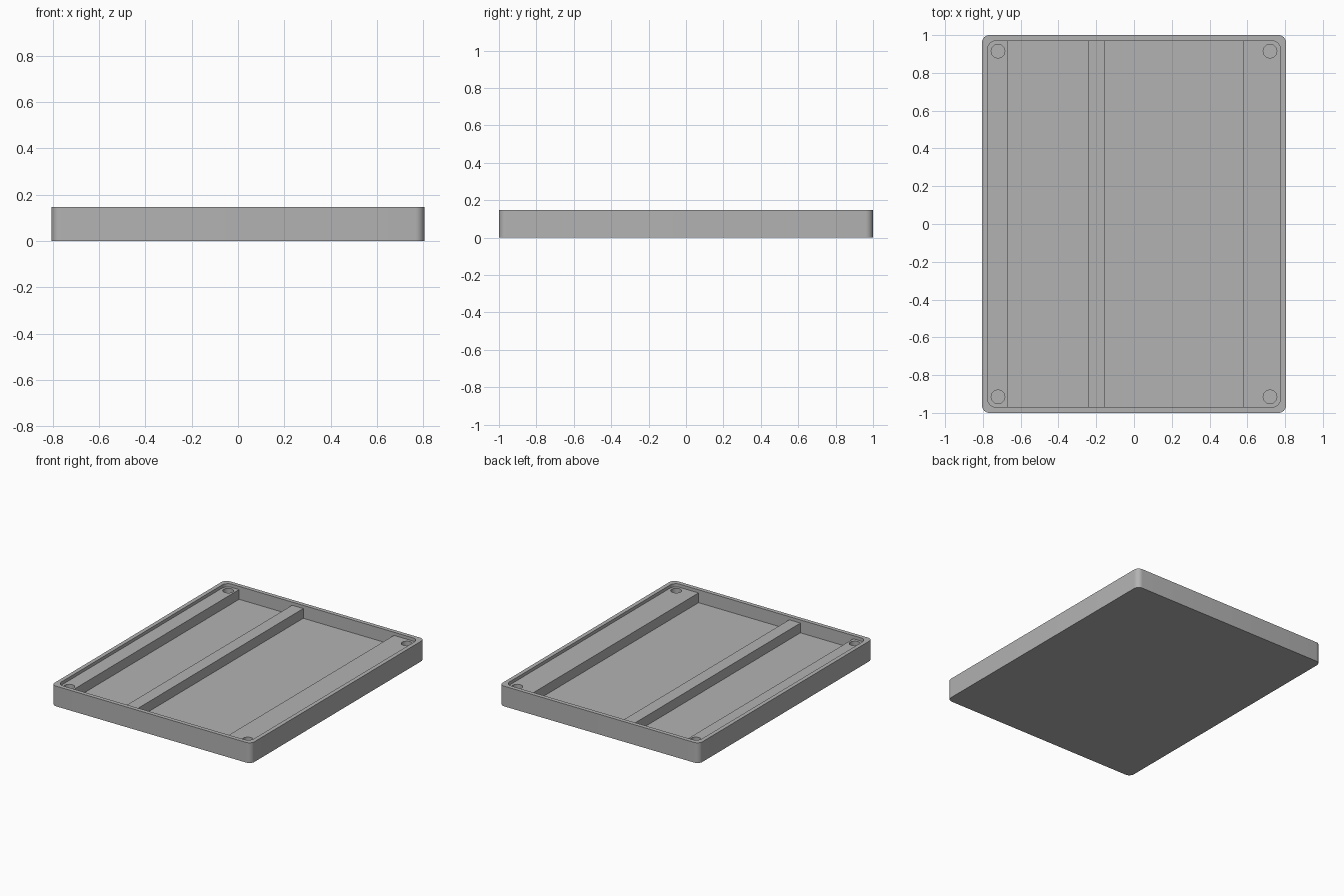
import bpy
import bmesh
from math import radians

if "Cube" in bpy.data.objects:
    bpy.data.objects.remove(bpy.data.objects["Cube"], do_unlink=True)

WIDTH, LENGTH, HEIGHT = 1.61, 2.0, 0.147
WALL, FLOOR, LEDGE = 0.03, 0.053, 0.124
ABOVE = HEIGHT + 0.1
INNER_X, INNER_Y = WIDTH / 2 - WALL, LENGTH / 2 - WALL

grey = bpy.data.materials.new("plain grey")
grey.use_nodes = True
colour = (0.45, 0.45, 0.45, 1)
grey.diffuse_color = colour
grey.node_tree.nodes["Principled BSDF"].inputs["Base Color"].default_value = colour


def add_object(name, bm):
    mesh = bpy.data.meshes.new(name)
    bm.to_mesh(mesh)
    bm.free()
    mesh.materials.append(grey)
    obj = bpy.data.objects.new(name, mesh)
    bpy.context.collection.objects.link(obj)
    return obj


def block(name, x0, x1, half_y, z0, z1, radius=0):
    """Box with optionally rounded vertical edges."""
    bm = bmesh.new()
    bmesh.ops.create_cube(bm, size=1)
    for v in bm.verts:
        v.co.x = x1 if v.co.x > 0 else x0
        v.co.y = half_y if v.co.y > 0 else -half_y
        v.co.z = z1 if v.co.z > 0 else z0
    if radius:
        upright = [e for e in bm.edges if abs(e.verts[0].co.z - e.verts[1].co.z) > 0.01]
        bmesh.ops.bevel(bm, geom=upright, offset=radius, segments=8,
                        profile=0.5, affect='EDGES')
    return add_object(name, bm)


def hole(x, y):
    bm = bmesh.new()
    bmesh.ops.create_cone(bm, cap_ends=True, segments=32, radius1=0.036,
                          radius2=0.036, depth=ABOVE - FLOOR)
    bmesh.ops.translate(bm, vec=(x, y, (ABOVE + FLOOR) / 2), verts=bm.verts)
    return add_object("corner_hole_cutter", bm)


# Solid tray with rounded corners
tray = block("tray", -WIDTH / 2, WIDTH / 2, LENGTH / 2, 0, HEIGHT, 0.04)

# Shallow recess inside the rim, two deep channels and four corner holes
cutters = [
    block("recess_cutter", -INNER_X, INNER_X, INNER_Y, LEDGE, ABOVE, 0.045),
    block("narrow_channel_cutter", -0.67, -0.243, INNER_Y, FLOOR, ABOVE),
    block("wide_channel_cutter", -0.153, 0.578, INNER_Y, FLOOR, ABOVE),
]
cutters += [hole(x, y) for x in (-0.72, 0.72) for y in (-0.915, 0.915)]

bpy.ops.object.select_all(action='DESELECT')
bpy.context.view_layer.objects.active = tray
tray.select_set(True)
for cutter in cutters:
    cut = tray.modifiers.new("cut", 'BOOLEAN')
    cut.operation = 'DIFFERENCE'
    cut.solver = 'EXACT'
    cut.object = cutter
    bpy.ops.object.modifier_apply(modifier=cut.name)
    bpy.data.objects.remove(cutter, do_unlink=True)

bpy.ops.object.shade_smooth_by_angle(angle=radians(30))
